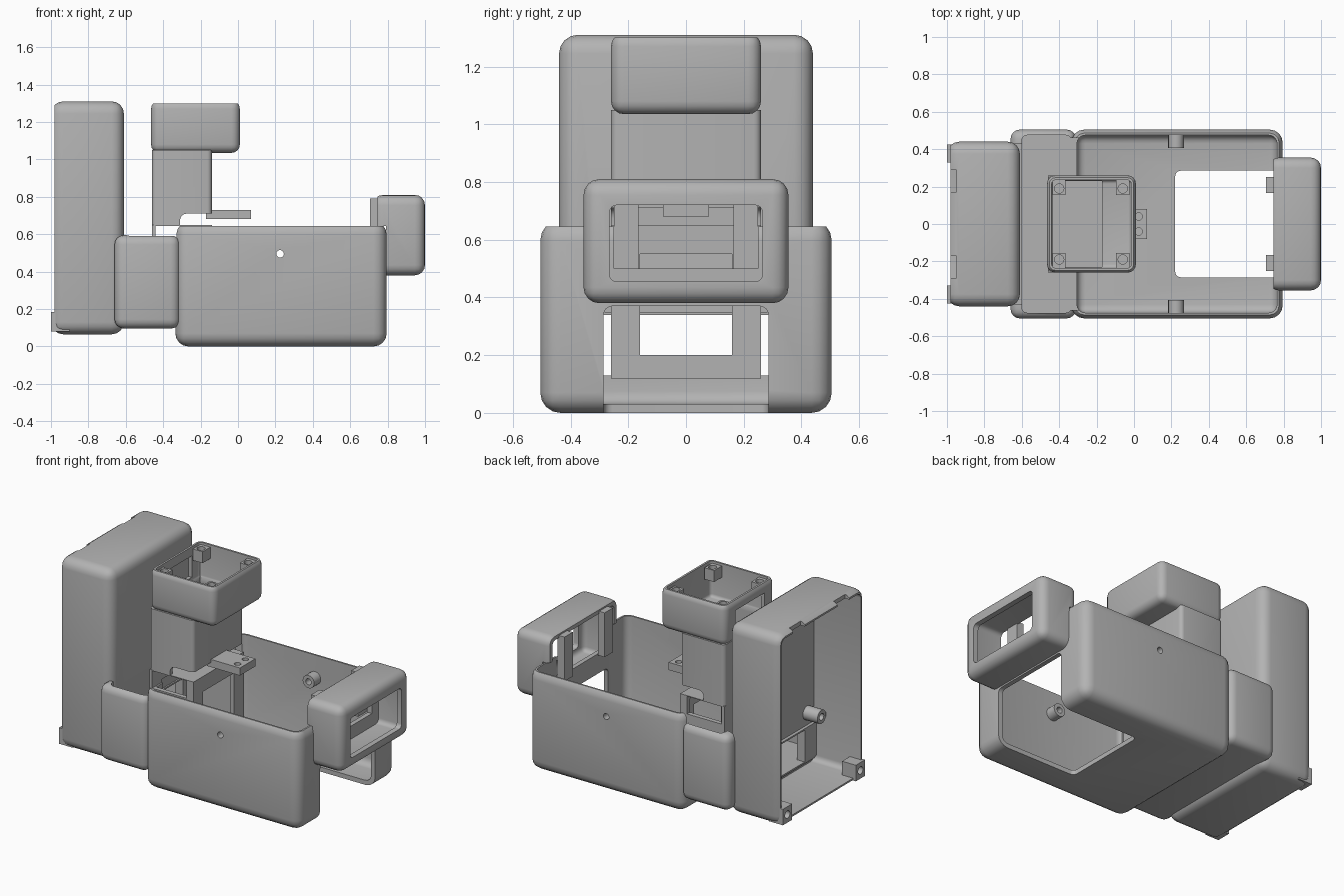
import bpy, bmesh
from mathutils import Matrix, Vector

old = bpy.data.objects.get("Cube")
if old:
    bpy.data.objects.remove(old, do_unlink=True)

grey = bpy.data.materials.new("plain_grey")
grey.use_nodes = True
GREY = (0.45, 0.45, 0.45, 1)
grey.diffuse_color = GREY
grey.node_tree.nodes["Principled BSDF"].inputs["Base Color"].default_value = GREY


def finish(name, bm):
    bmesh.ops.recalc_face_normals(bm, faces=bm.faces)
    mesh = bpy.data.meshes.new(name)
    bm.to_mesh(mesh)
    bm.free()
    mesh.materials.append(grey)
    ob = bpy.data.objects.new(name, mesh)
    bpy.context.collection.objects.link(ob)
    return ob


def box(name, x, y, z, r=0, axis=None, seg=4):
    """Box from ranges; rounds every edge, or only edges along one axis."""
    bm = bmesh.new()
    bmesh.ops.create_cube(bm, size=1)
    for v in bm.verts:
        v.co = Vector([(a + b) / 2 + c * (b - a) for (a, b), c in zip((x, y, z), v.co)])
    if r:
        edges = [e for e in bm.edges if axis is None
                 or abs((e.verts[0].co - e.verts[1].co).normalized()[axis]) > 0.9]
        bmesh.ops.bevel(bm, geom=edges, offset=r, segments=seg, profile=0.5, affect='EDGES')
    return finish(name, bm)


def rod(name, centre, r, length, axis):
    bm = bmesh.new()
    bmesh.ops.create_cone(bm, cap_ends=True, segments=20, radius1=r, radius2=r, depth=length)
    turn = Vector((0, 0, 1)).rotation_difference(Vector([float(i == axis) for i in range(3)]))
    bm.transform(Matrix.Translation(centre) @ turn.to_matrix().to_4x4())
    return finish(name, bm)


def cut(ob, *cutters):
    bpy.context.view_layer.objects.active = ob
    for c in cutters:
        mod = ob.modifiers.new("cut", 'BOOLEAN')
        mod.operation, mod.solver, mod.object = 'DIFFERENCE', 'EXACT', c
        bpy.ops.object.modifier_apply(modifier=mod.name)
        bpy.data.objects.remove(c, do_unlink=True)
    return ob


def hole(x, y, z, r=0, axis=None):
    return box("cutter", x, y, z, r, axis)


def drill(centre, r, length, axis):
    return rod("cutter", centre, r, length, axis)


# Main tub: open top, open floor hatch running up the end wall
tub = box("main_tub", (-.335, .795), (-.505, .505), (0, .668), .07)
cut(tub,
    hole((-1, 1), (-1, 1), (.645, 1.5)),
    hole((-.305, .765), (-.475, .475), (.03, 1.2), .045),
    hole((.22, 1), (-.285, .285), (-.2, .15), .03, 2),
    hole((.6, 1), (-.285, .285), (-.2, .37), .03, 0),
    hole((.6, 1), (-.25, .25), (.5, 1)),
    hole((-.6, -.25), (-.46, .46), (.13, 1)),
    drill((.225, 0, .495), .02, 2, 1))

# Joining tray between tub and rear shell
tray = box("joining_tray", (-.66, -.31), (-.505, .505), (.095, .595), .05)
cut(tray,
    hole((-.6, -.335), (-.475, .475), (.13, .9), .03, 2),
    hole((-.4, -.2), (-.46, .46), (.13, .9)),
    hole((-.8, -.5), (-.29, .29), (.13, .34)),
    hole((-.8, -.58), (-.43, .43), (.35, .9)))

# Tall rear shell, open at the back
rear = box("rear_shell", (-1, -.61), (-.44, .44), (.065, 1.31), .065)
cut(rear,
    hole((-1.4, -.98), (-1, 1), (-1, 2)),
    hole((-1.3, -.64), (-.41, .41), (.095, 1.28), .035, 0),
    hole((-.8, -.5), (-.29, .29), (.13, .34)),
    hole((-1.1, -.95), (.17, .29), (1.27, 1.4)),
    hole((-1.1, -.95), (-.29, -.17), (1.27, 1.4)))

# Bracket standing inside the tub
bracket = box("neck_bracket", (-.46, -.14), (-.26, .26), (.12, .65))
cut(bracket,
    hole((-.43, -.17), (-.23, .23), (.0, .62)),
    hole((-.6, 0), (-.16, .16), (.2, .55)),
    hole((-.44, -.19), (-.4, .4), (.53, .645)))

# Hollow neck with a slot on both sides
neck = box("neck", (-.46, -.14), (-.26, .26), (.65, 1.05), .025, 2)
cut(neck,
    hole((-.435, -.165), (-.235, .235), (.5, 1.2)),
    hole((-.31, .1), (-.4, .4), (.5, .71), .035, 1))

# Small drilled shelf under the neck
shelf = box("neck_shelf", (-.17, .07), (-.08, .08), (.68, .73))
cut(shelf, *[drill((.025, s * .04, .7), .02, .3, 2) for s in (-1, 1)])

# Head tray with an opening down into the neck
head = box("head_tray", (-.465, .01), (-.26, .26), (1.035, 1.315), .045)
cut(head,
    hole((-1, 1), (-1, 1), (1.3, 2)),
    hole((-.44, -.015), (-.235, .235), (1.065, 1.7), .02),
    hole((-.435, -.17), (-.23, .23), (.9, 1.2)),
    hole((-.6, -.4), (-.15, .15), (1.1, 1.24)))

# Front face frame, hollow and open behind
face = box("face_frame", (.72, 1), (-.355, .355), (.38, .81), .055)
cut(face,
    hole((.4, .745), (-1, 1), (0, 1)),
    hole((.4, .79), (-1, 1), (0, .645)),
    hole((.4, .965), (-.32, .32), (.415, .775), .03),
    hole((.9, 1.1), (-.265, .265), (.455, .72), .025, 0))

# Paired small parts
for s, side in ((-1, "right"), (1, "left")):
    def span(a, b):
        return tuple(sorted((s * a, s * b)))
    # Mounting tabs behind the face frame
    box("face_tab_" + side, (.705, .755), span(.165, .25), (.5, .79))
    # Bosses inside the tub and the rear shell
    cut(rod("tub_boss_" + side, (.225, s * .445, .495), .042, .075, 1),
        drill((.225, s * .45, .495), .02, .3, 1))
    cut(rod("rear_boss_" + side, (-.69, s * .34, .43), .045, .11, 0),
        drill((-.74, s * .34, .43), .022, .14, 0))
    # Drilled blocks at the foot of the rear shell
    cut(box("rear_foot_block_" + side, (-1, -.9), span(.33, .425), (.08, .185)),
        drill((-1, s * .378, .133), .025, .15, 0))
    # Screw posts in the head
    for x, end in ((-.4, "back"), (-.06, "front")):
        cut(box("head_post_" + side + "_" + end, (x - .035, x + .035), span(.155, .24), (1.21, 1.285)),
            drill((x, s * .19, 1.28), .025, .1, 2))

# Smooth the rounded edges only
bpy.ops.object.select_all(action='DESELECT')
for ob in bpy.context.collection.objects:
    if ob.type == 'MESH' and ob.data.materials and ob.data.materials[0] == grey:
        ob.select_set(True)
        bpy.context.view_layer.objects.active = ob
bpy.ops.object.shade_smooth_by_angle(angle=.6)
